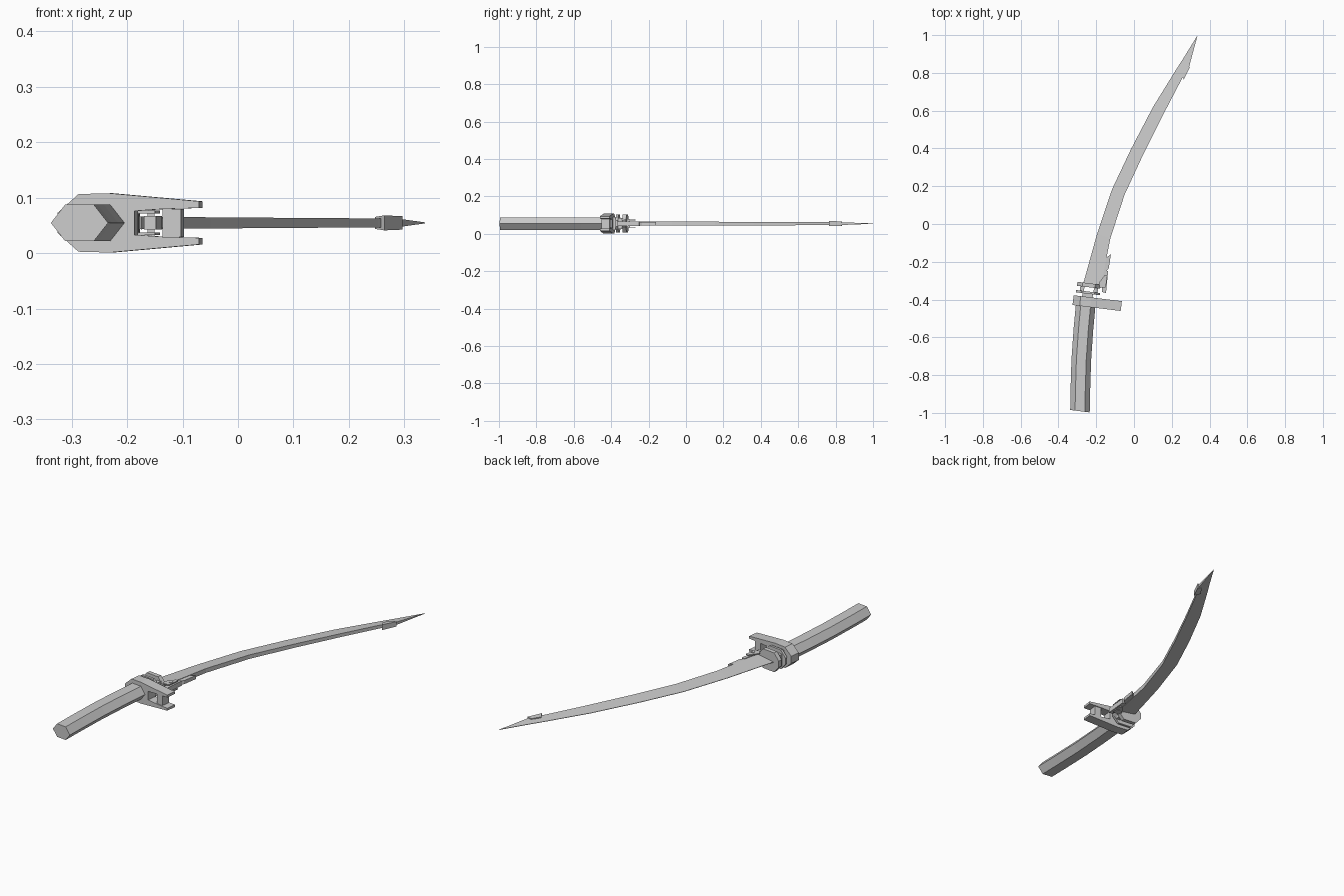
import bpy, bmesh, math
from mathutils import Vector

if "Cube" in bpy.data.objects:
    bpy.data.objects.remove(bpy.data.objects["Cube"])

ZC = 0.0545                      # mid height of the sword lying flat
A = math.radians(-7)             # tilt of the guard and collar
O = Vector((-0.25, -0.412, ZC))  # guard centre on the grip axis
U = Vector((math.cos(A), math.sin(A), 0))
V = Vector((-math.sin(A), math.cos(A), 0))
Z = Vector((0, 0, 1))


def loft(name, rings):
    """Skin a list of equal-length rings and cap both ends."""
    bm = bmesh.new()
    vs = [[bm.verts.new(p) for p in r] for r in rings]
    n = len(rings[0])
    for a, b in zip(vs, vs[1:]):
        for i in range(n):
            j = (i + 1) % n
            bm.faces.new((a[i], a[j], b[j], b[i]))
    bm.faces.new(vs[0])
    bm.faces.new(vs[-1])
    bmesh.ops.remove_doubles(bm, verts=bm.verts, dist=1e-5)
    bmesh.ops.recalc_face_normals(bm, faces=bm.faces)
    me = bpy.data.meshes.new(name)
    bm.to_mesh(me)
    bm.free()
    ob = bpy.data.objects.new(name, me)
    bpy.context.collection.objects.link(ob)
    return ob


def across(name, half_profile, v0, v1):
    """Profile in (u, z), mirrored in z, extruded along the grip axis."""
    prof = half_profile + [(u, -z) for u, z in reversed(half_profile)]
    return loft(name, [[O + U * u + V * v + Z * z for u, z in prof] for v in (v0, v1)])


def slab(name, outline, z0, z1):
    """Plan outline in (x, y), extruded in z about the mid height."""
    return loft(name, [[Vector((x, y, ZC + z)) for x, y in outline] for z in (z0, z1)])


def hexagon(w, flat, h):
    return [(-w, 0), (-flat, h), (flat, h), (w, 0), (flat, -h), (-flat, -h)]


# Grip: hexagonal section along a slightly bent path
path = [(-0.286, -0.991, 7), (-0.284, -0.88, 2), (-0.279, -0.72, -3),
        (-0.268, -0.56, -5), (-0.254, -0.41, -7)]
rings = []
for x, y, deg in path:
    a = math.radians(deg if deg < 0 else -deg)
    d = Vector((math.cos(a), math.sin(a), 0))
    rings.append([Vector((x, y, ZC)) + d * u + Z * z for u, z in hexagon(0.052, 0.026, 0.033)])
loft("grip", rings)

# Forked guard with a bar between the prongs
across("guard", [(-0.073, 0.018), (-0.035, 0.052), (0.022, 0.0535), (0.184, 0.039),
                 (0.184, 0.027), (0.117, 0.025), (0.067, 0.0215)], -0.026, 0.026)
across("guard_bar", [(0.117, 0.0255), (0.151, 0.0255)], -0.022, 0.022)

# Collar: neck, two hexagonal plates, posts between them
across("collar_neck", [(-0.05, 0.0), (-0.028, 0.035), (0.028, 0.035), (0.05, 0.0)][1:3], 0.02, 0.048)
for name, w, v0, v1 in (("collar_lower_plate", 0.064, 0.043, 0.055),
                        ("collar_upper_plate", 0.062, 0.078, 0.099)):
    across(name, [(-w, 0.016), (-w * 0.55, 0.048), (w * 0.55, 0.048), (w, 0.016)], v0, v1)
for name, u in (("collar_post_left", -0.033), ("collar_post_right", 0.04)):
    across(name, [(u - 0.011, 0.03), (u + 0.011, 0.03)], 0.05, 0.082)

# Blade: thin outer edge, thick flat back, tapering to the tip
edge = [(-0.27, -0.32), (-0.196, -0.054), (-0.116, 0.184), (-0.016, 0.396),
        (0.10, 0.618), (0.217, 0.808), (0.26, 0.875), (0.337, 1.0)]
back = [(-0.175, -0.33), (-0.125, -0.075), (-0.05, 0.155), (0.045, 0.36),
        (0.155, 0.58), (0.253, 0.768), (0.291, 0.83), (0.337, 1.0)]
rings = []
for i, (e, b) in enumerate(zip(edge, back)):
    t = 0.0115 - 0.0007 * i if i < 7 else 0.001
    e, b = Vector((*e, ZC)), Vector((*b, ZC))
    rings.append([e + Z * 0.001, b + Z * t, b - Z * t, e - Z * 0.001])
loft("blade", rings)

# Raised barb near the tip
loft("tip_barb", [[Vector((x, y, ZC + z * s)) for x, y, s in
                   ((0.247, 0.795, 0.8), (0.264, 0.765, 1), (0.297, 0.832, 0.9), (0.275, 0.835, 0.7))]
                  for z in (-0.0135, 0.0135)])

# Hook at the blade root
slab("root_hook", [(-0.19, -0.29), (-0.165, -0.19), (-0.122, -0.16), (-0.134, -0.235),
                   (-0.15, -0.255), (-0.158, -0.3)], -0.009, 0.009)

# Lever beside the collar, held between two cheeks
slab("lever", [(-0.152, -0.245), (-0.137, -0.25), (-0.142, -0.30), (-0.148, -0.365),
               (-0.17, -0.36), (-0.166, -0.31)], -0.012, 0.012)
for name, s in (("lever_cheek_top", 1), ("lever_cheek_bottom", -1)):
    slab(name, [(-0.19, -0.335), (-0.15, -0.335), (-0.141, -0.275), (-0.155, -0.27),
                (-0.185, -0.31)], s * 0.017, s * 0.022)
slab("lever_pin", [(-0.163, -0.315), (-0.151, -0.315), (-0.151, -0.30), (-0.163, -0.30)],
     -0.024, 0.024)
